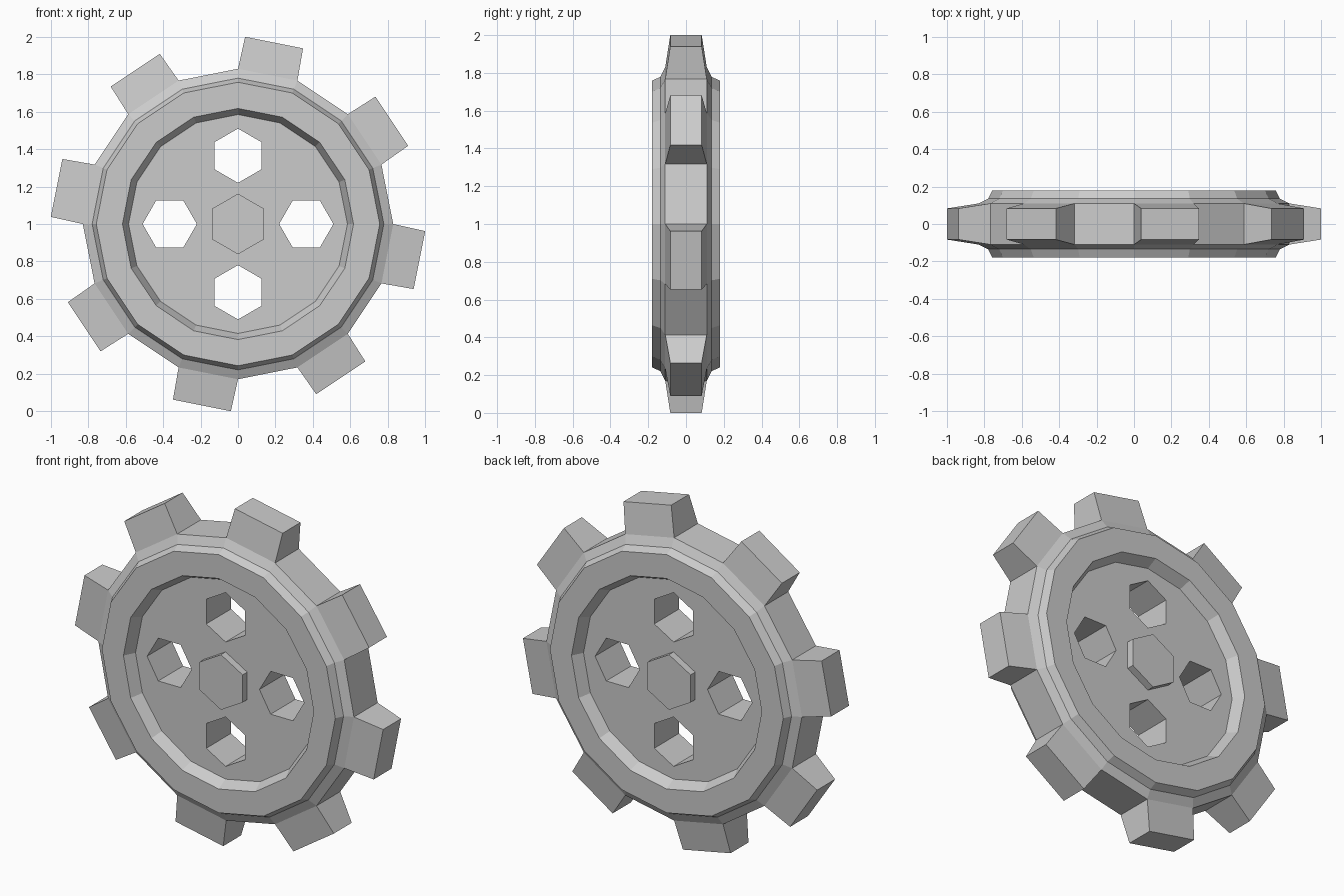
import bpy, bmesh
from math import sin, cos, pi
from mathutils import Vector

if "Cube" in bpy.data.objects:
    bpy.data.objects.remove(bpy.data.objects["Cube"])

SIDES = 16
CENTRE = Vector((0, 0, 1))


def polar(r, a, y):
    # angle measured clockwise from the top, seen from the front
    return Vector((r * sin(a), y, 1 + r * cos(a)))


def finish(bm, name):
    bmesh.ops.recalc_face_normals(bm, faces=bm.faces)
    mesh = bpy.data.meshes.new(name)
    bm.to_mesh(mesh)
    bm.free()
    obj = bpy.data.objects.new(name, mesh)
    bpy.context.collection.objects.link(obj)
    return obj


def hex_prism(name, x, z, r, depth, turn=0.0):
    bm = bmesh.new()
    rings = [[bm.verts.new(polar(r, turn + i * pi / 3, y) + Vector((x, 0, z - 1)))
              for i in range(6)] for y in (-depth, depth)]
    for ring in rings:
        bm.faces.new(ring)
    for i in range(6):
        j = (i + 1) % 6
        bm.faces.new((rings[0][i], rings[0][j], rings[1][j], rings[1][i]))
    return finish(bm, name)


# Wheel body: half profile (radius, y) mirrored to the back, then lathed
half = [(0.585, -0.115), (0.618, -0.18), (0.758, -0.18), (0.78, -0.135), (0.83, -0.11)]
profile = half + [(r, -y) for r, y in reversed(half)]
bm = bmesh.new()
rings = [[bm.verts.new(polar(r, 2 * pi * i / SIDES, y)) for i in range(SIDES)]
         for r, y in profile]
bm.faces.new(rings[0])
bm.faces.new(rings[-1])
tooth_faces = []
for k in range(len(rings) - 1):
    a, b = rings[k], rings[k + 1]
    for i in range(SIDES):
        j = (i + 1) % SIDES
        f = bm.faces.new((a[i], a[j], b[j], b[i]))
        if k == len(half) - 1 and i % 2 == 0:
            tooth_faces.append(f)
bmesh.ops.recalc_face_normals(bm, faces=bm.faces)

# Teeth: every other rim face pulled outwards with a slight taper
teeth = bmesh.ops.extrude_discrete_faces(bm, faces=tooth_faces)["faces"]
for f in teeth:
    mid = f.calc_center_median()
    out = (mid - CENTRE).normalized()
    for v in f.verts:
        d = v.co - mid
        y = d.y
        d.y = 0
        v.co = CENTRE + out * 0.989 + d * 0.975 + Vector((0, 0.083 if y > 0 else -0.083, 0))
wheel = finish(bm, "toothed_wheel")

# Four hexagonal through holes
for i in range(4):
    a = i * pi / 2
    cutter = hex_prism("hole_cutter", 0.365 * sin(a), 1.005 + 0.365 * cos(a) - 0.005,
                       0.145, 0.5, a)
    cutter.hide_render = True
    mod = wheel.modifiers.new("hole", "BOOLEAN")
    mod.operation = "DIFFERENCE"
    mod.solver = "EXACT"
    mod.object = cutter
    bpy.context.view_layer.objects.active = wheel
    bpy.ops.object.modifier_apply(modifier=mod.name)
    bpy.data.objects.remove(cutter)

# Hexagonal hub, proud of the web on both sides
hex_prism("hub", 0, 1, 0.162, 0.158)
